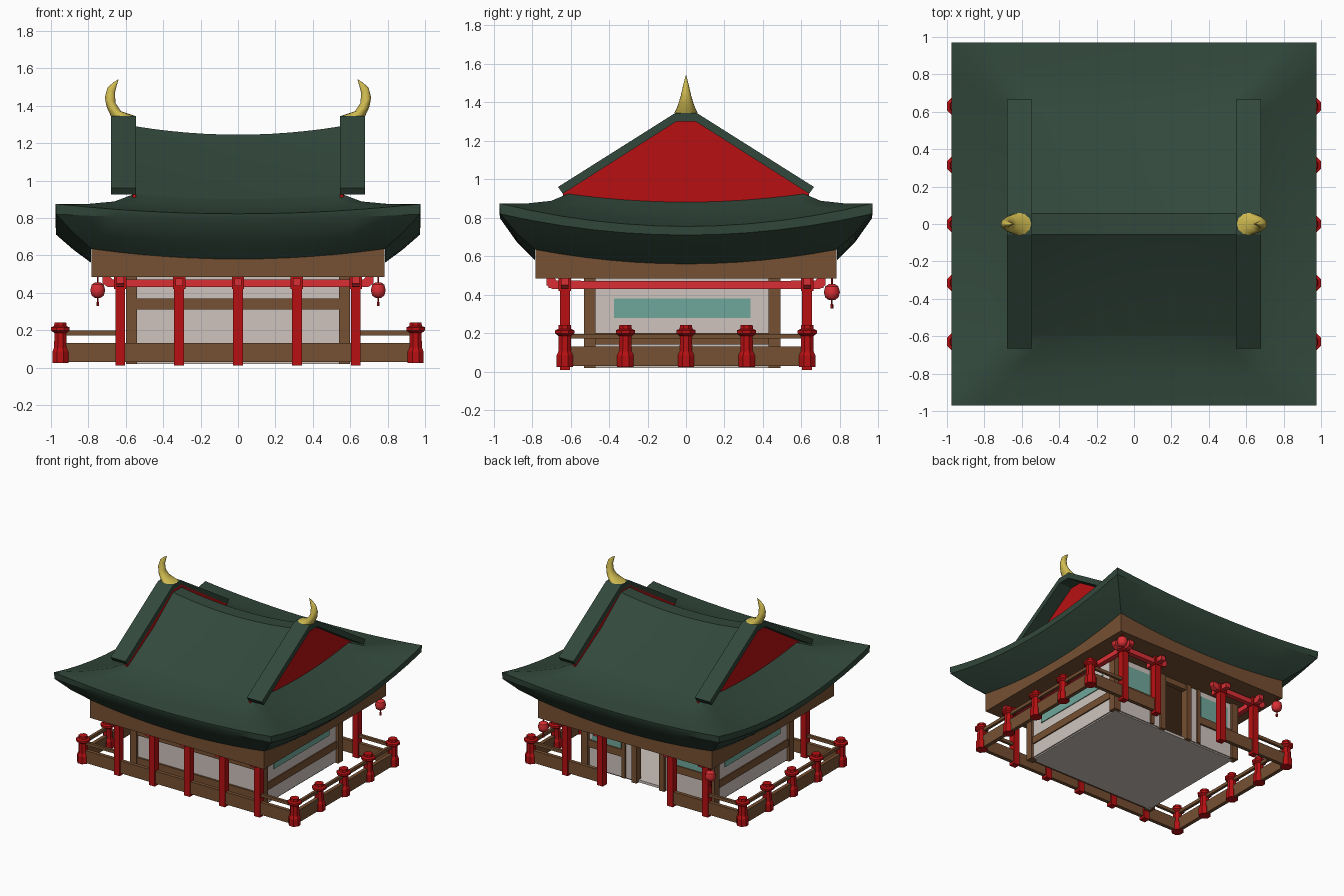
import bpy, bmesh, math
from mathutils import Vector

if "Cube" in bpy.data.objects:
    bpy.data.objects.remove(bpy.data.objects["Cube"])


def mat(name, r, g, b):
    m = bpy.data.materials.new(name)
    m.diffuse_color = (r, g, b, 1)
    m.use_nodes = True
    m.node_tree.nodes["Principled BSDF"].inputs["Base Color"].default_value = m.diffuse_color
    return m


GREEN = mat("roof_green", .032, .065, .045)
WOOD = mat("brown_wood", .18, .08, .032)
WALL = mat("plaster_white", .62, .55, .51)
RED = mat("deep_red", .48, .005, .006)
BRIGHT = mat("bright_red", .70, .028, .034)
GOLD = mat("horn_gold", .62, .49, .08)
TEAL = mat("window_teal", .16, .39, .33)


def finish(name, bm, m, smooth=None):
    bmesh.ops.recalc_face_normals(bm, faces=bm.faces)
    me = bpy.data.meshes.new(name)
    bm.to_mesh(me)
    bm.free()
    me.materials.append(m)
    if smooth:
        for p in me.polygons:
            p.use_smooth = True
        me.set_sharp_from_angle(angle=math.radians(smooth))
    ob = bpy.data.objects.new(name, me)
    bpy.context.collection.objects.link(ob)
    return ob


def box(name, m, x0, x1, y0, y1, z0, z1):
    bm = bmesh.new()
    bmesh.ops.create_cube(bm, size=1)
    for v in bm.verts:
        v.co = Vector(((x0 + x1) / 2 + v.co.x * (x1 - x0),
                       (y0 + y1) / 2 + v.co.y * (y1 - y0),
                       (z0 + z1) / 2 + v.co.z * (z1 - z0)))
    return finish(name, bm, m)


def cbox(name, m, x, y, wx, wy, z0, z1):
    return box(name, m, x - wx / 2, x + wx / 2, y - wy / 2, y + wy / 2, z0, z1)


def loft(name, m, rows, closed=True, caps=False, smooth=None):
    bm = bmesh.new()
    vs = [[bm.verts.new(p) for p in r] for r in rows]
    n = len(rows[0])
    for a, b in zip(vs, vs[1:]):
        for i in range(n if closed else n - 1):
            j = (i + 1) % n
            bm.faces.new((a[i], a[j], b[j], b[i]))
    if caps:
        bm.faces.new(vs[0])
        bm.faces.new(vs[-1])
    return finish(name, bm, m, smooth)


def prism(name, m, yz, x0, x1):
    return loft(name, m, [[(x, y, z) for y, z in yz] for x in (x0, x1)], caps=True)


def lathe(name, m, prof, x, y, n=8, smooth=None):
    rows = [[(x + r * math.cos((i + .5) * 2 * math.pi / n),
              y + r * math.sin((i + .5) * 2 * math.pi / n), z) for i in range(n)]
            for r, z in prof]
    return loft(name, m, rows, caps=True, smooth=smooth)


N = 12
T = [-1 + 2 * i / N for i in range(N + 1)]


def ring(hx, hy, zf, zs, zc):
    """Square ring whose sides sag from corner height zc to zf (front/back) and zs (sides)."""
    f = [(t, zf + (zc - zf) * t * t) for t in T[:-1]]
    s = [(t, zs + (zc - zs) * t * t) for t in T[:-1]]
    return ([(hx * t, -hy, z) for t, z in f] + [(hx, hy * t, z) for t, z in s] +
            [(-hx * t, hy, z) for t, z in f] + [(-hx, -hy * t, z) for t, z in s])


# Lower curved roof: underside, thin edge, then the concave skirt
loft("lower_roof", GREEN, [
    ring(.785, .785, .58, .56, .635),
    ring(.88, .88, .675, .63, .72),
    ring(.972, .965, .795, .71, .82),
    ring(.975, .97, .822, .755, .875),
    ring(.80, .82, .838, .79, .875),
    ring(.66, .70, .862, .84, .888),
    ring(.55, .60, .90, .888, .93)], smooth=30)

# Upper roof with sagging ridge
prof = [(-.6, .90, .93), (-.3, 1.07, 1.105), (-.055, 1.245, 1.29)]
prof += [(-y, a, b) for y, a, b in reversed(prof)]
loft("upper_roof", GREEN, [[(.55 * t, y, a + (b - a) * t * t) for t in T] for y, a, b in prof],
     closed=False, smooth=25)

# Gables, barge boards and golden ridge horns
horn = [(.68, 1.345, .55, 1.345, .06), (.703, 1.395, .625, 1.37, .043),
        (.712, 1.445, .655, 1.415, .028), (.698, 1.495, .658, 1.47, .016),
        (.67, 1.522, .648, 1.508, .008), (.641, 1.54, .639, 1.539, .001)]
for s in (-1, 1):
    prism("gable", RED, [(-.64, .88), (.64, .88), (.64, .93), (.05, 1.315), (-.05, 1.315), (-.64, .93)],
          s * .545, s * .565)
    prism("barge_board", GREEN, [(-.665, .96), (-.055, 1.345), (.055, 1.345), (.665, .96),
                                 (.64, .925), (.05, 1.30), (-.05, 1.30), (-.64, .925)],
          s * .545, s * .68)
    rows = []
    for xo, zo, xi, zi, w in horn:
        row = []
        for k in range(12):
            a = k * math.pi / 6
            c = math.cos(a)
            row.append((s * ((xo + xi) / 2 + (xo - xi) / 2 * c), w * math.sin(a),
                        (zo + zi) / 2 + (zo - zi) / 2 * c))
        rows.append(row)
    loft("ridge_horn", GOLD, rows, caps=True, smooth=50)

# Wooden eave block under the roof
box("eave_block", WOOD, -.783, .783, -.783, .783, .485, .635)

# Room: floor, plaster walls (open doorway at the back), corner posts
Y0, Y1 = -.50, .46
box("floor", WALL, -.57, .57, Y0, Y1, .02, .04)
box("front_wall", WALL, -.57, .57, Y0 - .01, Y0 + .01, .03, .49)
box("front_wall_beam", WOOD, -.57, .57, Y0 - .025, Y0, .31, .37)
box("front_wall_sill", WOOD, -.57, .57, Y0 - .025, Y0, .03, .13)
for s in (-1, 1):
    box("side_wall", WALL, s * .56, s * .58, Y0, Y1, .03, .49)
    box("side_sill", WOOD, s * .575, s * .59, Y0, Y1, .14, .20)
    box("side_window", TEAL, s * .575, s * .587, -.375, .335, .28, .38)
    for y in (Y0, Y1):
        cbox("corner_post", WOOD, s * .57, y, .06, .06, .02, .49)
    box("back_wall", WALL, s * .11, s * .57, Y1 - .01, Y1 + .01, .03, .49)
    box("back_window", TEAL, s * .25, s * .51, Y1, Y1 + .016, .26, .44)
    box("back_window_sill", WOOD, s * .22, s * .57, Y1, Y1 + .025, .20, .26)
    cbox("window_post", WOOD, s * .225, Y1, .03, .05, .03, .49)
    cbox("door_post", WOOD, s * .125, Y1, .045, .06, .02, .49)
box("door_lintel", WOOD, -.13, .13, Y1 - .02, Y1 + .02, .44, .49)

# Columns with bracket heads
cols = [(x, -.63) for x in (-.63, -.315, 0, .315, .63)]
cols += [(x, .63) for x in (-.63, -.315, .315, .63)]
for x, y in cols:
    cbox("column", RED, x, y, .052, .052, .01, .485)
    cbox("bracket_head", RED, x, y, .066, .066, .42, .49)
    cbox("bracket_arm", BRIGHT, x, y, .04, .17, .435, .475)


# Red tie beams with upturned ends
def beam(name, a, b, along_x, pos):
    pts = [(a, .45), (a + .03, .43), (b - .03, .43), (b, .45), (b, .487),
           (b - .04, .487), (b - .055, .47), (a + .055, .47), (a + .04, .487), (a, .487)]
    rows = [[(p, pos + d, z) if along_x else (pos + d, p, z) for p, z in pts] for d in (-.02, .02)]
    loft(name, BRIGHT, rows, caps=True)


beam("front_tie_beam", -.725, .725, True, -.63)
for s in (-1, 1):
    beam("side_tie_beam", -.725, .725, False, s * .63)
    beam("back_tie_beam", *sorted((s * .225, s * .725)), True, .63)

# Fence: turned posts, planks and rails
post = [(.046, .025), (.046, .085), (.036, .105), (.034, .185), (.054, .198),
        (.054, .215), (.036, .222), (.034, .242)]
for s in (-1, 1):
    for y in (-.63, -.315, 0, .315, .63):
        lathe("fence_post", RED, post, s * .95, y)
    cbox("side_fence_plank", WOOD, s * .95, 0, .03, 1.26, .03, .13)
    cbox("side_fence_rail", WOOD, s * .95, 0, .022, 1.26, .172, .197)
    box("back_fence_plank", WOOD, s * .315, s * .95, .615, .645, .03, .13)
    for y in (-.63, .63):
        box("fence_rail", WOOD, s * .63, s * .95, y - .011, y + .011, .172, .197)
box("front_fence_plank", WOOD, -.95, .95, -.645, -.615, .03, .13)

# Hanging lanterns at the back corners
lantern = [(.015, .372), (.034, .385), (.042, .413), (.034, .443), (.015, .456)]
for s in (-1, 1):
    lathe("lantern", BRIGHT, lantern, s * .75, .758, 10, 40)
    lathe("lantern_cord", RED, [(.005, .45), (.005, .49)], s * .75, .758, 6)
    lathe("lantern_tassel", RED, [(.008, .328), (.008, .35), (.004, .352), (.004, .375)], s * .75, .758, 6)
